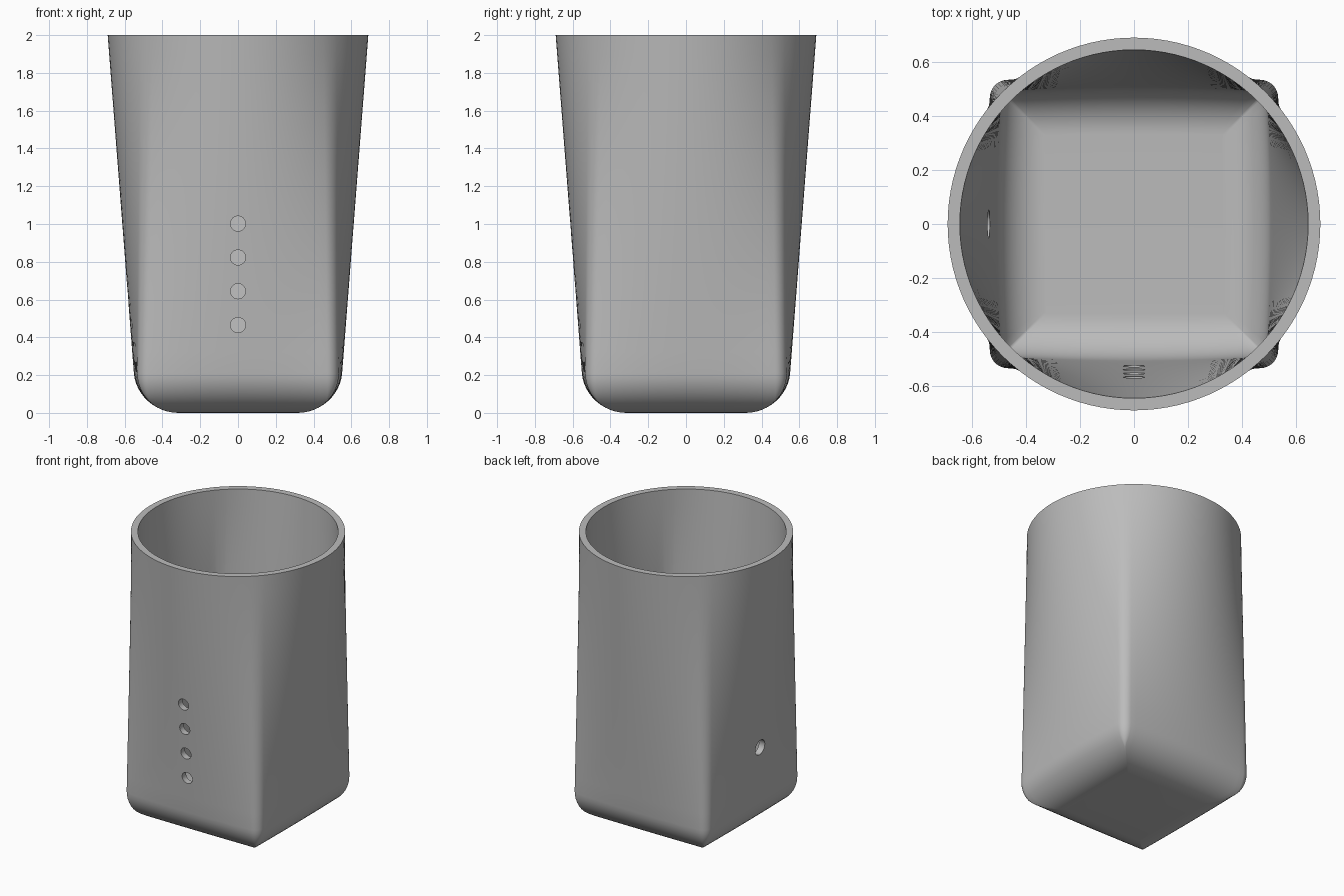
import bpy, bmesh, math
from mathutils import Vector

default = bpy.data.objects.get("Cube")
if default:
    bpy.data.objects.remove(default, do_unlink=True)

HEIGHT = 2.0
SIDE_STEPS, CORNER_STEPS = 24, 8
HALF_ARC = math.radians(41)      # share of the circle taken by each flat side

grey = bpy.data.materials.new("plain grey")
grey.use_nodes = True
colour = (0.5, 0.5, 0.5, 1)
grey.diffuse_color = colour
grey.node_tree.nodes["Principled BSDF"].inputs["Base Color"].default_value = colour


def section(half, corner, radius, z):
    """Ring that morphs from a rounded square at the base to a circle at the rim."""
    t = z / HEIGHT
    quarter = []
    for i in range(SIDE_STEPS):
        s = 2 * i / SIDE_STEPS - 1
        quarter.append((Vector((half, s * (half - corner))), s * HALF_ARC))
    for i in range(CORNER_STEPS):
        f = i / CORNER_STEPS
        a = f * math.pi / 2
        centre = half - corner
        point = Vector((centre + corner * math.cos(a), centre + corner * math.sin(a)))
        quarter.append((point, HALF_ARC + f * (math.pi / 2 - 2 * HALF_ARC)))
    ring = []
    for turn in range(4):
        q = turn * math.pi / 2
        c, s = math.cos(q), math.sin(q)
        for p, a in quarter:
            square = Vector((c * p.x - s * p.y, s * p.x + c * p.y))
            circle = Vector((math.cos(a + q), math.sin(a + q))) * radius
            ring.append((*square.lerp(circle, t), z))
    return ring


def shell_rings(half, corner, radius, floor, inset, rise):
    """Rings from the floor, round the bottom fillet and up to the rim."""
    rings = []
    for i in range(13):
        a = i / 12 * math.pi / 2
        d = inset * (1 - math.sin(a))
        z = floor + rise * (1 - math.cos(a))
        rings.append(section(half - d, max(corner - d, 0.004), radius - d, z))
    start = floor + rise
    for i in range(1, 17):
        rings.append(section(half, corner, radius, start + (HEIGHT - start) * i / 16))
    return rings


# Cup body: outer skin up, over the rim, inner skin down
outer = shell_rings(0.535, 0.06, 0.69, 0.0, 0.22, 0.21)
inner = shell_rings(0.49, 0.015, 0.645, 0.045, 0.16, 0.16)
bm = bmesh.new()
loops = [[bm.verts.new(p) for p in ring] for ring in outer + inner[::-1]]
for low, high in zip(loops, loops[1:]):
    for i in range(len(low)):
        j = (i + 1) % len(low)
        bm.faces.new((low[i], low[j], high[j], high[i]))
bm.faces.new(loops[0][::-1])
bm.faces.new(loops[-1])
bmesh.ops.recalc_face_normals(bm, faces=bm.faces)
mesh = bpy.data.meshes.new("cup_body")
bm.to_mesh(mesh)
bm.free()
mesh.materials.append(grey)
cup = bpy.data.objects.new("cup_body", mesh)
bpy.context.collection.objects.link(cup)


def drill(location, rotation, radius):
    bpy.ops.mesh.primitive_cylinder_add(vertices=32, radius=radius, depth=0.4,
                                        location=location, rotation=rotation)
    cutter = bpy.context.object
    cutter.name = "hole_cutter"
    cutter.hide_render = True
    cutter.data.materials.append(grey)
    mod = cup.modifiers.new("hole", 'BOOLEAN')
    mod.operation = 'DIFFERENCE'
    mod.solver = 'EXACT'
    mod.object = cutter
    bpy.ops.object.select_all(action='DESELECT')
    cup.select_set(True)
    bpy.context.view_layer.objects.active = cup
    bpy.ops.object.modifier_apply(modifier=mod.name)
    bpy.data.objects.remove(cutter, do_unlink=True)


# Column of four holes in the front, one larger hole in the -x side
for i in range(4):
    drill((0, -0.58, 0.465 + 0.179 * i), (math.pi / 2, 0, 0), 0.04)
drill((-0.58, 0, 0.62), (0, math.pi / 2, 0), 0.053)

bpy.ops.object.shade_smooth_by_angle(angle=math.radians(35))
